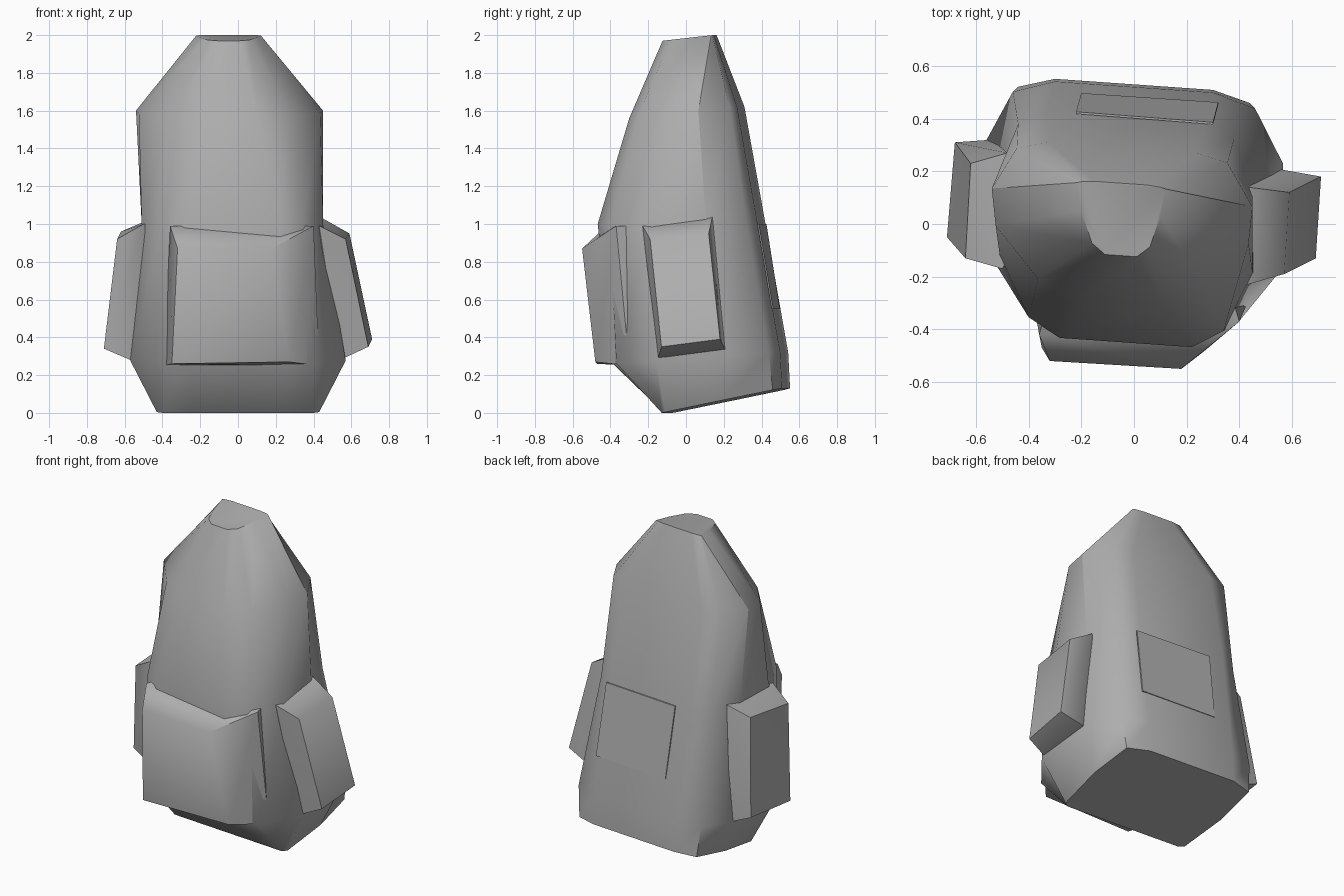
import bpy
import bmesh
import math

default_cube = bpy.data.objects.get("Cube")
if default_cube:
    bpy.data.objects.remove(default_cube, do_unlink=True)


def make_material(name, colour):
    material = bpy.data.materials.new(name)
    material.use_nodes = True
    material.diffuse_color = colour
    shader = material.node_tree.nodes["Principled BSDF"]
    shader.inputs["Base Color"].default_value = colour
    return material


grey = make_material("plain grey", (0.42, 0.42, 0.42, 1))


def finish(bm, name, angle):
    """Turn a bmesh into a named object, smooth apart from its sharp edges."""
    bmesh.ops.recalc_face_normals(bm, faces=bm.faces)
    mesh = bpy.data.meshes.new(name)
    bm.to_mesh(mesh)
    bm.free()
    mesh.materials.append(grey)
    obj = bpy.data.objects.new(name, mesh)
    bpy.context.collection.objects.link(obj)
    bpy.ops.object.select_all(action="DESELECT")
    obj.select_set(True)
    bpy.context.view_layer.objects.active = obj
    bpy.ops.object.shade_smooth_by_angle(angle=math.radians(angle))
    return obj


def hull(name, points, angle=50):
    """Build a tapered block as the hull of its corners."""
    bm = bmesh.new()
    verts = [bm.verts.new(p) for p in points]
    bmesh.ops.convex_hull(bm, input=verts)
    bmesh.ops.dissolve_limit(bm, angle_limit=math.radians(2),
                             verts=bm.verts, edges=bm.edges)
    return finish(bm, name, angle)


# Body sections: front height, back height, sideways shift,
# then half outline (x, y) from the front to the back
sections = [
    (0.0, 0.13, 0.0, [(0.25, -0.10), (0.40, -0.10), (0.43, -0.08),
                      (0.46, 0.22), (0.44, 0.49), (0.30, 0.53)]),
    (0.26, 0.32, 0.0, [(0.25, -0.37), (0.40, -0.34), (0.57, -0.12),
                       (0.565, 0.27), (0.46, 0.47), (0.30, 0.52)]),
    (1.0, 1.0, -0.03, [(0.25, -0.45), (0.37, -0.38), (0.48, -0.15),
                       (0.48, 0.14), (0.41, 0.35), (0.30, 0.40)]),
    (1.56, 1.62, -0.045, [(0.15, -0.29), (0.32, -0.23), (0.48, -0.04),
                          (0.495, 0.10), (0.40, 0.26), (0.28, 0.29)]),
    (1.97, 2.0, -0.05, [(0.06, -0.12), (0.11, -0.08), (0.15, 0.04),
                        (0.17, 0.145), (0.15, 0.15), (0.10, 0.155)]),
]
TWIST = 0.07

# Body: skin the sections and cap both ends
bm = bmesh.new()
rings = []
for z_front, z_back, shift, half in sections:
    y_front, y_back = half[0][1], half[-1][1]
    outline = half + [(-x, y) for x, y in reversed(half)]
    ring = []
    for x, y in outline:
        t = (y - y_front) / (y_back - y_front)
        ring.append(bm.verts.new((x + shift, y - TWIST * x,
                                  z_front + t * (z_back - z_front))))
    rings.append(ring)
count = len(rings[0])
for low, high in zip(rings, rings[1:]):
    for i in range(count):
        j = (i + 1) % count
        bm.faces.new((low[i], low[j], high[j], high[i]))
bm.faces.new(rings[0])
bm.faces.new(rings[-1])
# Keep the seam between the sides and the back crisp on the upper body
for low, high in zip(rings[2:], rings[3:]):
    for i in (3, count - 4):
        bm.edges.get((low[i], high[i])).smooth = False
finish(bm, "body", 50)

# Front pocket, deepest near its top edge
hull("front_pocket", [
    (-0.32, -0.52, 0.87), (0.18, -0.55, 0.87),
    (-0.35, -0.47, 0.26), (0.27, -0.48, 0.27),
    (-0.36, -0.42, 0.99), (0.40, -0.37, 0.99),
    (-0.39, -0.25, 0.25), (0.43, -0.30, 0.25),
    (-0.30, -0.20, 0.99), (0.35, -0.20, 0.99)])

# Side pockets, flaring outwards towards the bottom
hull("left_side_pocket", [
    (0.59, 0.12, 0.95), (0.57, -0.19, 0.92),
    (0.71, 0.18, 0.39), (0.69, -0.13, 0.35),
    (0.43, 0.14, 1.04), (0.43, -0.23, 0.99),
    (0.54, 0.21, 0.33), (0.54, -0.15, 0.28),
    (0.35, 0.10, 1.03), (0.35, 0.0, 0.35)])
hull("right_side_pocket", [
    (-0.62, 0.23, 0.96), (-0.64, -0.13, 0.92),
    (-0.68, 0.31, 0.36), (-0.71, -0.05, 0.34),
    (-0.48, 0.27, 1.02), (-0.50, -0.17, 1.0),
    (-0.54, 0.32, 0.30), (-0.57, -0.08, 0.28),
    (-0.35, 0.10, 1.01), (-0.35, 0.0, 0.35)])

# Thin panel on the back
panel = [(-0.20, 0.497, 0.55), (0.32, 0.462, 0.55),
         (0.30, 0.386, 1.0), (-0.22, 0.426, 1.0)]
hull("back_panel", panel + [(x, y - 0.008, z) for x, y, z in panel], 30)
